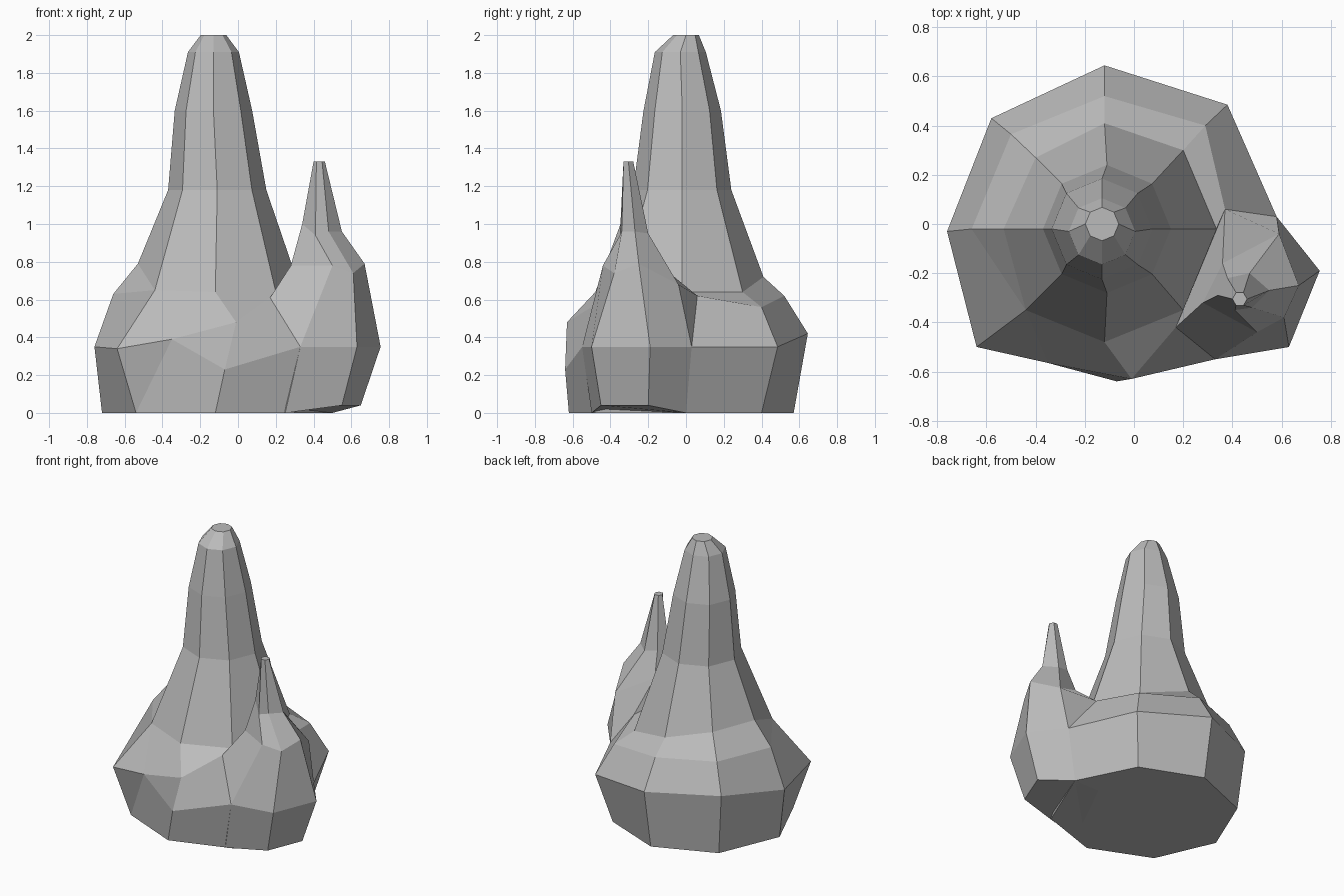
import bpy
import bmesh
from math import sin, cos, radians

cube = bpy.data.objects.get("Cube")
if cube:
    bpy.data.objects.remove(cube, do_unlink=True)

stone = bpy.data.materials.new("stone grey")
stone.use_nodes = True
grey = (.5, .5, .5, 1)
stone.diffuse_color = grey
stone.node_tree.nodes["Principled BSDF"].inputs["Base Color"].default_value = grey


def circle_ring(angles, center_x, center_y, z, radius):
    """Ring of points at the given compass angles."""
    return [(center_x + radius * cos(radians(a)),
             center_y + radius * sin(radians(a)), z) for a in angles]


def loft(name, rings):
    """Skin rings from bottom to top, cap both ends and keep flat facets."""
    bm = bmesh.new()
    loops = [[bm.verts.new(point) for point in ring] for ring in rings]
    count = len(loops[0])
    for lower, upper in zip(loops, loops[1:]):
        for i in range(count):
            j = (i + 1) % count
            bm.faces.new((lower[i], lower[j], upper[j], upper[i]))
    bm.faces.new(loops[0])
    bm.faces.new(loops[-1])
    bmesh.ops.remove_doubles(bm, verts=bm.verts[:], dist=.002)
    bmesh.ops.recalc_face_normals(bm, faces=bm.faces[:])
    mesh = bpy.data.meshes.new(name)
    bm.to_mesh(mesh)
    bm.free()
    mesh.materials.append(stone)
    rock = bpy.data.objects.new(name, mesh)
    bpy.context.collection.objects.link(rock)
    return rock


# Main rock: one profile per ridge, from the ground to the shoulder
back = [(-.12, .57, 0), (-.12, .645, .42), (-.12, .52, .62), (-.12, .41, .72)]
back_left = [(.3, .4, 0), (.38, .485, .35), (.29, .4, .56), (.2, .3, .64)]
left = [(.5, 0, 0), (.58, .03, .35), (.37, .06, .62), (.335, -.02, .64)]
front_left = [(.3, -.48, 0), (.33, -.55, .35), (.17, -.42, .61), (.2, -.35, .64)]
front = [(-.12, -.62, 0), (-.07, -.64, .23), (-.01, -.63, .48), (-.12, -.48, .64)]
# The front right ridge splits into two around a small facet
crease = [(-.54, -.44, 0), (-.35, -.565, .39), (-.35, -.565, .39), (-.44, -.35, .65)]
front_right = [(-.54, -.44, 0), (-.64, -.5, .34), (-.44, -.35, .65), (-.44, -.35, .65)]
right = [(-.72, -.03, 0), (-.76, -.03, .35), (-.66, -.02, .63), (-.53, -.02, .79)]
back_right = [(-.54, .4, 0), (-.58, .43, .43), (-.5, .365, .63), (-.4, .27, .78)]

ridges = [back, back_left, left, front_left, front,
          crease, front_right, right, back_right]
compass = [90, 45, 0, -45, -90, -135, -135, 180, 135]
main_rings = [list(ring) for ring in zip(*ridges)]

# Main spire: tapering rings above the shoulder
for x, y, z, radius in [(-.11, -.02, 1.18, .26), (-.13, -.02, 1.6, .205),
                        (-.13, -.03, 1.91, .135), (-.13, 0, 2, .068)]:
    main_rings.append(circle_ring(compass, x, y, z, radius))
loft("main_spire", main_rings)

# Side rock: one profile per ridge, from the ground to the neck
side_left = [(.65, -.2, .04), (.755, -.19, .35), (.67, -.25, .79), (.55, -.27, .96)]
side_front_left = [(.55, -.45, .04), (.63, -.5, .35), (.61, -.38, .74), (.48, -.34, .96)]
side_front = [(.25, -.5, 0), (.33, -.55, .35), (.5, -.44, .78), (.41, -.35, .94)]
side_right = [(.1, -.4, 0), (.17, -.42, .61), (.28, -.32, .78), (.34, -.29, 1)]
side_back = [(.3, 0, 0), (.37, .06, .62), (.36, -.16, .8), (.38, -.22, .97)]
side_back_left = [(.5, 0, 0), (.58, .03, .35), (.59, -.04, .68), (.47, -.2, .95)]

side_ridges = [side_left, side_front_left, side_front,
               side_right, side_back, side_back_left]
side_rings = [list(ring) for ring in zip(*side_ridges)]

# Side spire: a thin blunt tip
side_rings.append(circle_ring([0, -60, -120, 180, 120, 60], .43, -.305, 1.33, .03))
loft("side_spire", side_rings)
